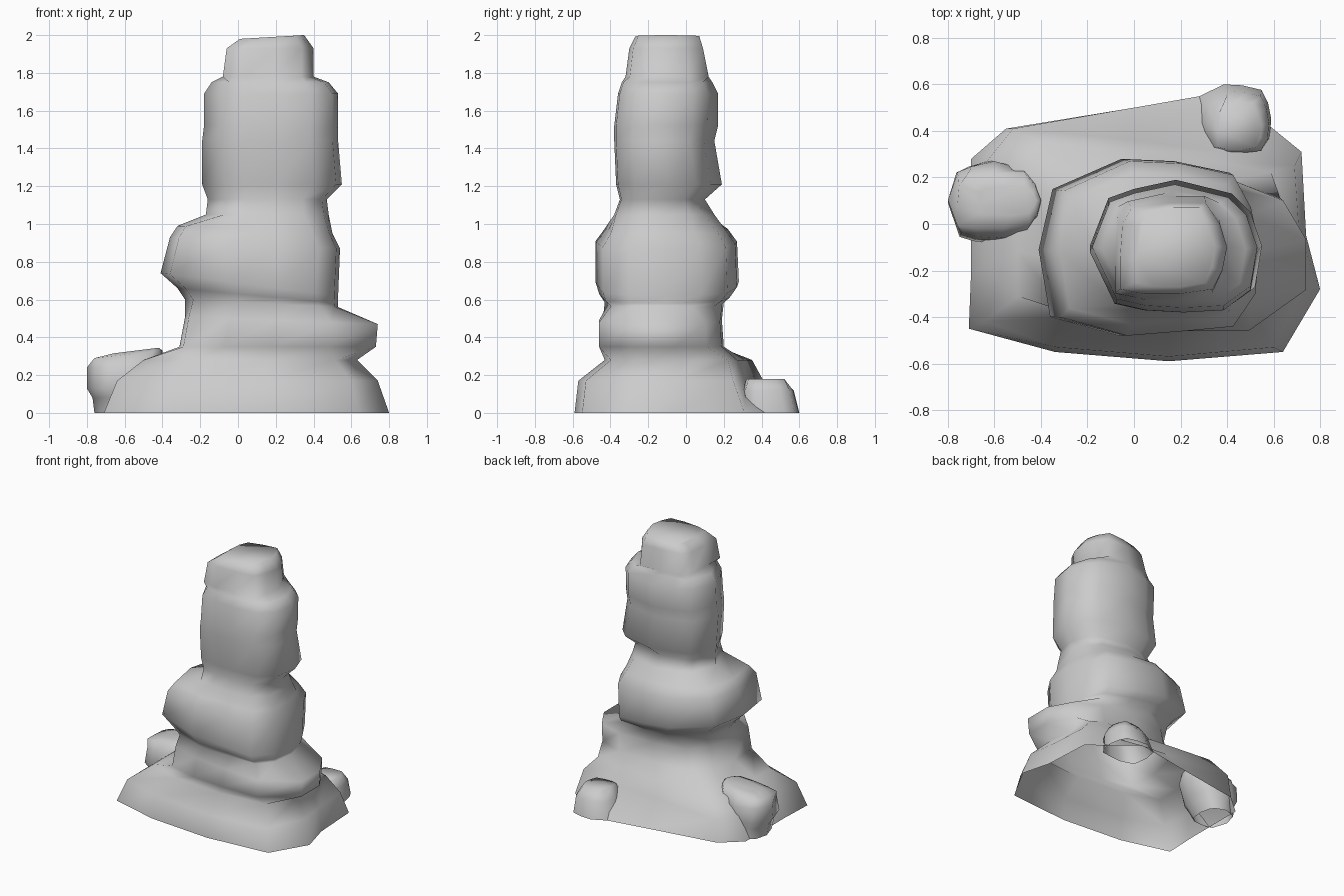
import bpy
import bmesh
import math
from mathutils import Vector

default_cube = bpy.data.objects.get("Cube")
if default_cube:
    bpy.data.objects.remove(default_cube, do_unlink=True)

# One plain stone colour
stone = bpy.data.materials.new("grey_stone")
stone.use_nodes = True
colour = (0.6, 0.6, 0.6, 1.0)
stone.diffuse_color = colour
stone.node_tree.nodes["Principled BSDF"].inputs["Base Color"].default_value = colour

# Rock outlines from above, each running anticlockwise from the front left corner
MOUND = [(-.71, -.45), (-.34, -.55), (.15, -.59), (.64, -.55), (.8, -.28), (.74, -.05),
         (.72, .31), (.4, .57), (0, .5), (-.55, .41), (-.7, .28), (-.7, -.2)]
SHOULDER = [(-.64, -.42), (-.33, -.53), (.15, -.57), (.6, -.53), (.74, -.25), (.71, -.04),
            (.69, .25), (.38, .31), (0, .36), (-.52, .41), (-.64, .26), (-.64, -.18)]
LEDGE = [(-.27, -.38), (-.05, -.44), (.2, -.46), (.49, -.46), (.74, -.28), (.74, -.06),
         (.64, .11), (.44, .19), (.15, .2), (-.12, .17), (-.25, .05), (-.29, -.15)]
MIDDLE = [(-.36, -.4), (-.06, -.48), (.2, -.46), (.42, -.44), (.52, -.3), (.54, -.1),
          (.5, .08), (.42, .22), (.18, .27), (-.05, .28), (-.35, .15), (-.41, -.11)]
UPPER = [(-.08, -.34), (.05, -.37), (.22, -.38), (.4, -.37), (.52, -.28), (.55, -.1),
         (.5, .05), (.42, .13), (.18, .19), (0, .15), (-.11, .11), (-.19, -.1)]
CAP = [(-.05, -.28), (.05, -.3), (.2, -.3), (.34, -.28), (.38, -.2), (.4, -.1),
       (.37, 0), (.31, .09), (.15, .09), (0, .07), (-.04, 0), (-.05, -.15)]


def fitted_ring(outline, z, left, right, front, back, tilt=0):
    """Stretch an outline to the given bounds; tilt lifts its left side."""
    xs, ys = zip(*outline)
    ring = []
    for x, y in outline:
        u = (x - min(xs)) / (max(xs) - min(xs))
        v = (y - min(ys)) / (max(ys) - min(ys))
        height = z + tilt * (1 - 2 * u)
        ring.append(Vector((left + u * (right - left), front + v * (back - front), height)))
    return ring


def loft(name, rings):
    """Skin a stack of rings, leaving the underside open."""
    bm = bmesh.new()
    loops = [[bm.verts.new(p) for p in ring] for ring in rings]
    for low, high in zip(loops, loops[1:]):
        for i in range(len(low)):
            j = (i + 1) % len(low)
            bm.faces.new((low[i], low[j], high[j], high[i]))
    bm.faces.new(loops[-1])
    mesh = bpy.data.meshes.new(name)
    bm.to_mesh(mesh)
    bm.free()
    mesh.materials.append(stone)
    obj = bpy.data.objects.new(name, mesh)
    bpy.context.collection.objects.link(obj)
    bpy.ops.object.select_all(action="DESELECT")
    obj.select_set(True)
    bpy.context.view_layer.objects.active = obj
    bpy.ops.object.shade_smooth_by_angle(angle=math.radians(100))


# Broad mound at the foot, with a raised shoulder at the back left
mound_rings = [
    fitted_ring(MOUND, 0, -.71, .8, -.59, .57),
    fitted_ring(SHOULDER, .17, -.64, .74, -.57, .41),
    fitted_ring(SHOULDER, .28, -.5, .63, -.43, .35),
]

# Slanting ledge and the bulging tier above it
lower_rings = [
    fitted_ring(LEDGE, .35, -.31, .73, -.46, .2),
    fitted_ring(LEDGE, .49, -.28, .74, -.46, .19, .02),
    fitted_ring(MIDDLE, .58, -.28, .53, -.43, .2, .02),
    fitted_ring(MIDDLE, .62, -.32, .53, -.46, .24, .04),
    fitted_ring(MIDDLE, .68, -.41, .53, -.48, .28, .06),
    fitted_ring(MIDDLE, .9, -.36, .54, -.48, .27, .03),
    fitted_ring(MIDDLE, .97, -.32, .5, -.43, .22, .02),
]

# Tall upper tier and the small cap
upper_rings = [
    fitted_ring(UPPER, 1.05, -.17, .48, -.38, .15),
    fitted_ring(UPPER, 1.13, -.16, .47, -.35, .1),
    fitted_ring(UPPER, 1.21, -.19, .55, -.37, .19),
    fitted_ring(UPPER, 1.44, -.19, .53, -.38, .15),
    fitted_ring(UPPER, 1.52, -.18, .53, -.38, .17),
    fitted_ring(UPPER, 1.69, -.18, .53, -.36, .17),
    fitted_ring(UPPER, 1.75, -.14, .48, -.34, .14),
    fitted_ring(CAP, 1.78, -.08, .4, -.32, .12),
    fitted_ring(CAP, 1.93, -.06, .4, -.3, .09),
    fitted_ring(CAP, 1.99, .01, .35, -.27, .07, -.01),
]
loft("rock_spire", mound_rings + lower_rings + upper_rings)

# Boulder growing out of the left-hand slope
loft("side_boulder", [
    fitted_ring(UPPER, 0, -.76, -.52, -.02, .25),
    fitted_ring(UPPER, .08, -.77, -.48, -.05, .26),
    fitted_ring(UPPER, .13, -.8, -.46, -.08, .27),
    fitted_ring(UPPER, .24, -.8, -.4, -.06, .27),
    fitted_ring(CAP, .31, -.76, -.4, -.02, .22, -.02),
    fitted_ring(CAP, .33, -.66, -.42, .04, .16, -.015),
])

# Low boulder merging into the back right of the mound
loft("back_boulder", [
    fitted_ring(MIDDLE, 0, .26, .59, .3, .6),
    fitted_ring(MIDDLE, .12, .3, .58, .3, .57),
    fitted_ring(CAP, .18, .36, .55, .32, .52),
])
